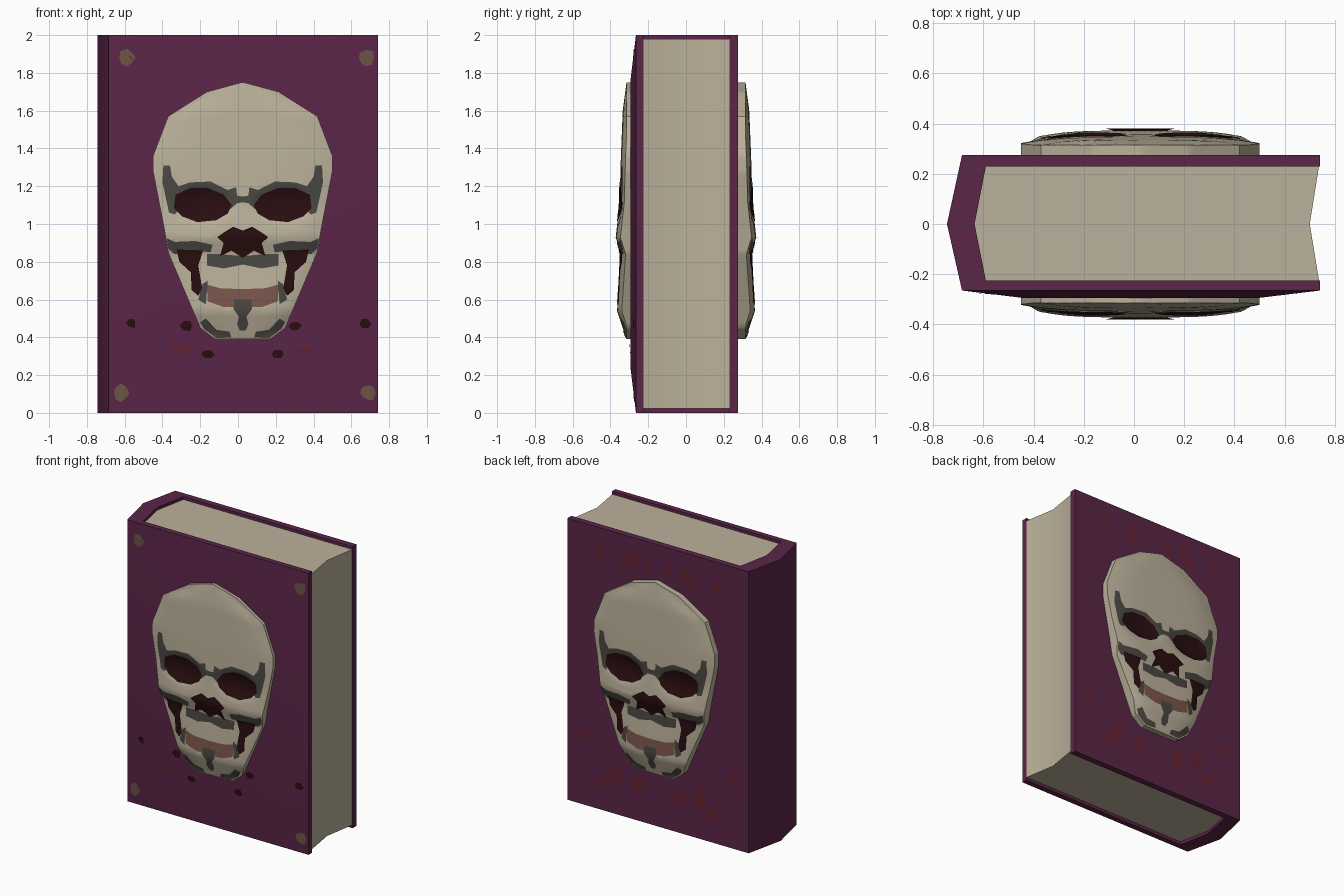
import bpy, bmesh, math, random
from mathutils import Vector

if "Cube" in bpy.data.objects:
    bpy.data.objects.remove(bpy.data.objects["Cube"])

random.seed(4)
CX = 0.025  # centre line of the skull


def material(name, rgb):
    m = bpy.data.materials.new(name)
    m.diffuse_color = (*rgb, 1)
    m.use_nodes = True
    m.node_tree.nodes["Principled BSDF"].inputs["Base Color"].default_value = m.diffuse_color
    return m


PURPLE = material("purple leather", (0.105, 0.019, 0.066))
BONE = material("bone and paper", (0.50, 0.44, 0.325))
GREY = material("grey bone shade", (0.068, 0.064, 0.054))
MAROON = material("dark maroon", (0.022, 0.004, 0.005))
BROWN = material("brown gum", (0.20, 0.092, 0.068))
RED = material("red stain", (0.13, 0.016, 0.034))
OLIVE = material("olive stud", (0.15, 0.09, 0.06))


def lerp(table, t):
    for (a, va), (b, vb) in zip(table, table[1:]):
        if t <= b:
            return va + (vb - va) * max(0, (t - a) / (b - a))
    return table[-1][1]


def finish(bm, name, mat, angle=35):
    me = bpy.data.meshes.new(name)
    bm.to_mesh(me)
    bm.free()
    me.materials.append(mat)
    ob = bpy.data.objects.new(name, me)
    bpy.context.collection.objects.link(ob)
    bpy.ops.object.select_all(action='DESELECT')
    ob.select_set(True)
    bpy.context.view_layer.objects.active = ob
    bpy.ops.object.shade_smooth_by_angle(angle=math.radians(angle))
    return ob


def prism(points, z0, z1):
    bm = bmesh.new()
    f = bm.faces.new([bm.verts.new((x, y, z0)) for x, y in points])
    top = bmesh.ops.extrude_face_region(bm, geom=[f])["geom"]
    bmesh.ops.translate(bm, vec=(0, 0, z1 - z0),
                        verts=[v for v in top if isinstance(v, bmesh.types.BMVert)])
    bmesh.ops.recalc_face_normals(bm, faces=bm.faces)
    return bm


# Surface heights (distance from y = 0); side is -1 for front, 1 for back
def cover_height(x, z, side):
    if side > 0:
        return 0.275
    d = min(x + 0.685, 0.74 - x, z, 2 - z) / 0.35
    return 0.265 + 0.03 * max(0, min(1, d))


WIDTH = [(0.39, 0.145), (0.45, 0.225), (0.85, 0.395), (0.97, 0.415), (1.28, 0.475),
         (1.36, 0.475), (1.57, 0.395), (1.70, 0.19), (1.75, 0.005)]
RIDGE = [(0.39, 0.315), (0.54, 0.365), (0.84, 0.345), (0.93, 0.372), (1.11, 0.352),
         (1.35, 0.345), (1.60, 0.335), (1.75, 0.315)]


def skull_height(x, z, side):
    u = abs(x - CX)
    t = min(1, u / lerp(WIDTH, z))
    r = ((u - 0.21) / 0.17) ** 2 + ((z - 1.10) / 0.10) ** 2
    return max(0.315, lerp(RIDGE, z) - 0.025 * t ** 4) - 0.022 * max(0, 1 - r)


def drape(name, polys, mat, height, lift=0.0, wall=None, sides=(-1, 1), step=0.03):
    """Lay flat (x, z) outlines over a curved surface on the book's front and back."""
    bm_all = bmesh.new()
    tmp = bpy.data.meshes.new("tmp")
    for side in sides:
        for poly in polys:
            bm = bmesh.new()
            bm.faces.new([bm.verts.new((x, 0, z)) for x, z in poly])
            bm.normal_update()
            if list(bm.faces)[0].normal.y * side < 0:
                bmesh.ops.reverse_faces(bm, faces=bm.faces[:])
            bmesh.ops.triangulate(bm, faces=bm.faces[:])
            for axis in (0, 2):
                vals = [p[axis // 2] for p in poly]
                for i in range(math.ceil(min(vals) / step), math.floor(max(vals) / step) + 1):
                    n = Vector((axis == 0, 0, axis == 2))
                    bmesh.ops.bisect_plane(bm, geom=bm.verts[:] + bm.edges[:] + bm.faces[:],
                                           dist=1e-5, plane_co=n * (i * step), plane_no=n)
            for v in bm.verts:
                v.co.y = side * (height(v.co.x, v.co.z, side) + lift)
            if wall:
                rim = [e for e in bm.edges if e.is_boundary]
                new = bmesh.ops.extrude_edge_only(bm, edges=rim)["geom"]
                for v in new:
                    if isinstance(v, bmesh.types.BMVert):
                        v.co.y = side * wall
                bmesh.ops.recalc_face_normals(bm, faces=bm.faces[:])
                top = max(bm.faces, key=lambda f: abs(f.calc_center_median().y))
                if top.normal.y * side < 0:
                    bmesh.ops.reverse_faces(bm, faces=bm.faces[:])
            bm.to_mesh(tmp)
            bm.free()
            bm_all.from_mesh(tmp)
            tmp.clear_geometry()
    bpy.data.meshes.remove(tmp)
    return finish(bm_all, name, mat)


def both(*halves):
    """Mirror half outlines about the skull's centre line."""
    return [[(CX + s * u, z) for u, z in h] for h in halves for s in (1, -1)]


def blob(x, z, r, n=8, squash=1.0):
    return [(x + r * random.uniform(0.75, 1.15) * math.cos(a * math.tau / n),
             z + r * squash * random.uniform(0.75, 1.15) * math.sin(a * math.tau / n))
            for a in range(n)]


# Cover: one folded profile, front board bulging gently outwards
bm = prism([(0.74, -0.265), (-0.685, -0.265), (-0.745, 0), (-0.685, 0.275), (0.74, 0.275),
            (0.74, 0.23), (-0.59, 0.23), (-0.635, 0), (-0.59, -0.225), (0.74, -0.225)], 0, 2)
board = min(bm.faces, key=lambda f: f.calc_center_median().y)
bmesh.ops.inset_individual(bm, faces=[board], thickness=0.35, depth=0.03)
finish(bm, "book_cover", PURPLE)

# Page block with hollow fore edge
finish(prism([(-0.637, 0), (-0.592, -0.226), (0.737, -0.226), (0.70, 0),
              (0.737, 0.231), (-0.592, 0.231)], 0.022, 1.98), "page_block", BONE)

# Skull relief on both boards
half = [(w, z) for z, w in WIDTH]
outline = [(CX + w, z) for w, z in half] + [(CX - w, z) for w, z in reversed(half)]
drape("skull", [outline], BONE, skull_height, wall=0.26)

# Brow, cheek, jaw and chin shading
brow = [(0.42, 1.31), (0.425, 1.22), (0.39, 1.06), (0.36, 1.05), (0.30, 1.12), (0.07, 1.075),
        (0.03, 1.11), (0, 1.115), (0, 1.145), (0.03, 1.15), (0.035, 1.195), (0.08, 1.18),
        (0.17, 1.225), (0.28, 1.22), (0.34, 1.20), (0.375, 1.25), (0.385, 1.31)]
cheek = [(0.402, 0.925), (0.395, 0.87), (0.36, 0.84), (0.24, 0.86), (0.17, 0.85),
         (0.16, 0.89), (0.25, 0.91), (0.36, 0.905)]
maxilla = [(0, 0.83), (0.11, 0.84), (0.19, 0.84), (0.19, 0.78), (0.10, 0.765), (0, 0.785)]
jaw = [(0.185, 0.70), (0.215, 0.68), (0.235, 0.60), (0.195, 0.575)]
chin = [(0, 0.60), (0.045, 0.60), (0.05, 0.55), (0.02, 0.51), (0.03, 0.47), (0.015, 0.435), (0, 0.435)]
chin_edge = [(0.06, 0.40), (0.07, 0.43), (0.14, 0.44), (0.195, 0.50), (0.225, 0.48),
             (0.205, 0.445), (0.14, 0.395)]
drape("bone_shading", both(brow, cheek, maxilla, jaw, chin, chin_edge), GREY, skull_height, 0.004)

# Gums
gum = [(0, 0.655), (0.12, 0.66), (0.19, 0.68), (0.185, 0.59), (0.10, 0.56), (0, 0.56)]
drape("gums", both(gum), BROWN, skull_height, 0.003)

# Eye sockets, nose and cheek hollows
eye = [(0.058, 1.10), (0.10, 1.155), (0.185, 1.19), (0.28, 1.19), (0.355, 1.155),
       (0.365, 1.085), (0.32, 1.04), (0.24, 1.01), (0.14, 1.02), (0.08, 1.055)]
nose = [(0, 0.965), (0.05, 0.985), (0.10, 0.955), (0.135, 0.93), (0.10, 0.90),
        (0.12, 0.83), (0.06, 0.86), (0, 0.82)]
hollow = [(0.35, 0.865), (0.335, 0.80), (0.275, 0.745), (0.27, 0.65), (0.235, 0.62),
          (0.215, 0.66), (0.235, 0.78), (0.21, 0.86)]
drape("skull_hollows", both(eye, nose, hollow), MAROON, skull_height, 0.008)

# Red stains around the skull
flame = [(0.16, 1.77), (0.19, 1.81), (0.18, 1.89), (0.25, 1.90), (0.27, 1.83), (0.32, 1.78),
         (0.30, 1.745), (0.24, 1.80)]
stains = [blob(CX + s * u, z, r) for u, z, r in
          ((0.46, 1.82, 0.04), (0.45, 1.64, 0.025), (0.33, 0.29, 0.07), (0.60, 0.49, 0.05),
           (0.16, 0.26, 0.06), (0.42, 0.20, 0.05), (0.08, 1.84, 0.035)) for s in (1, -1)]
drape("red_stains", both(flame) + stains, RED, cover_height, 0.003, step=0.05)

# Dark flecks low on the front board
flecks = [blob(x, z, 0.035, 6, 0.8) for x, z in
          ((0.67, 0.47), (-0.56, 0.475), (0.21, 0.31), (-0.16, 0.31), (0.30, 0.46), (-0.27, 0.46))]
drape("dark_flecks", flecks, MAROON, cover_height, 0.005, sides=(-1,), step=0.05)

# Corner studs on the front board
studs = [blob(x, z, 0.045) for x, z in ((-0.59, 1.88), (0.68, 1.88), (-0.62, 0.105), (0.69, 0.105))]
drape("corner_studs", studs, OLIVE, cover_height, 0.005, sides=(-1,), step=0.05)
